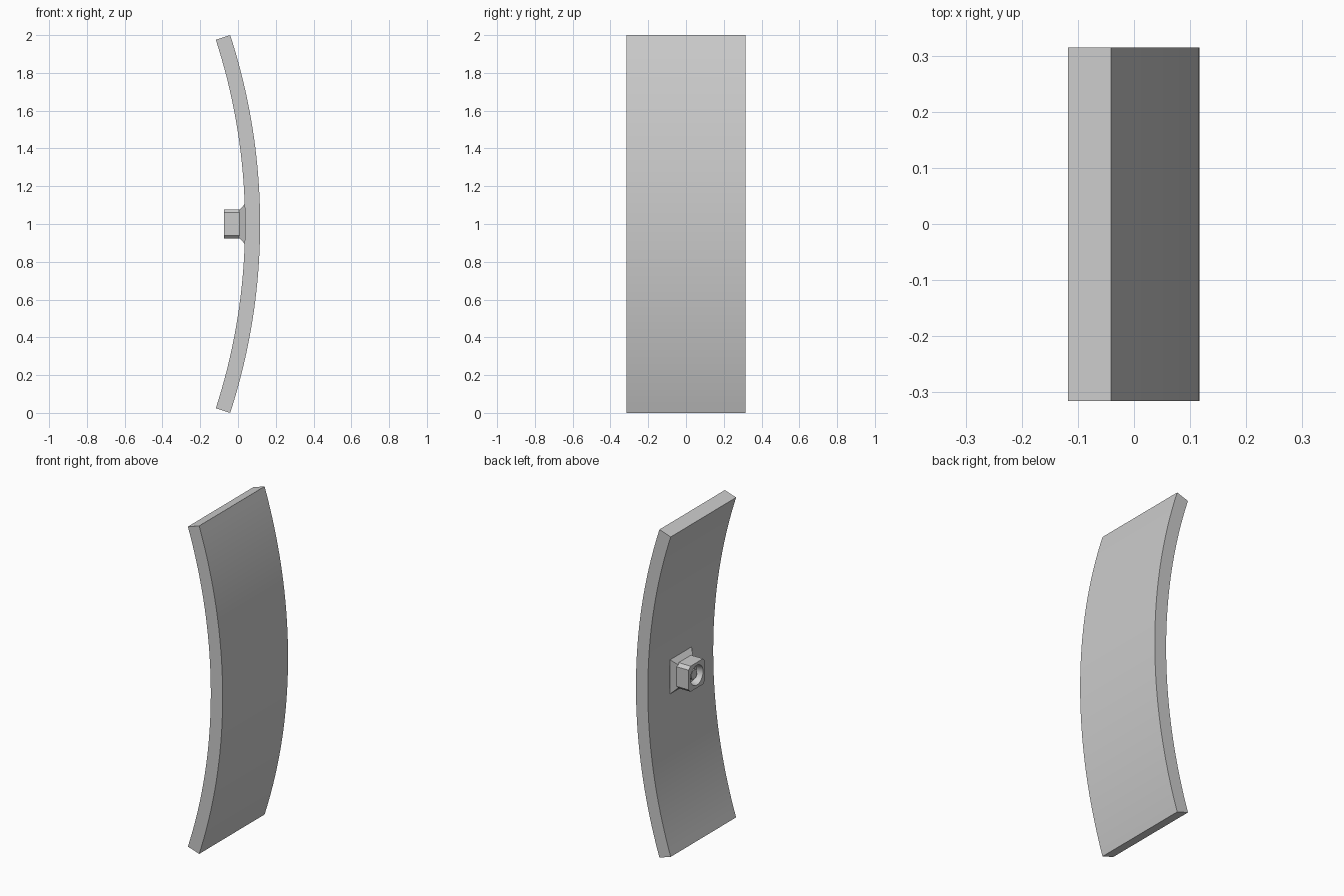
import bpy, bmesh
from math import sin, cos, tan, pi, radians

cube = bpy.data.objects.get("Cube")
if cube:
    bpy.data.objects.remove(cube, do_unlink=True)

grey = bpy.data.materials.new("light_grey")
grey.use_nodes = True
colour = (0.6, 0.6, 0.6, 1)
grey.diffuse_color = colour
grey.node_tree.nodes["Principled BSDF"].inputs["Base Color"].default_value = colour


def finish(bm, name):
    """Turn a bmesh into a smooth shaded object with sharp edges kept."""
    bmesh.ops.recalc_face_normals(bm, faces=bm.faces)
    mesh = bpy.data.meshes.new(name)
    bm.to_mesh(mesh)
    bm.free()
    mesh.materials.append(grey)
    mesh.shade_smooth()
    mesh.set_sharp_from_angle(angle=radians(25))
    ob = bpy.data.objects.new(name, mesh)
    bpy.context.collection.objects.link(ob)
    return ob


COUNT = 48


def circle(r):
    return lambda a: r


def square(half, corner=45):
    """Square outline; corners are cut off from the given angle onwards."""
    cut = half * (1 + tan(radians(corner)))

    def radius(a):
        c, s = abs(cos(a)), abs(sin(a))
        return min(half / max(c, s), cut / (c + s))
    return radius


def loft(name, rings):
    """Skin a series of outlines placed along x and close both ends."""
    bm = bmesh.new()
    loops = []
    for x, outline in rings:
        angles = [2 * pi * i / COUNT for i in range(COUNT)]
        loops.append([bm.verts.new((x, outline(a) * cos(a), 1 + outline(a) * sin(a)))
                      for a in angles])
    for p, q in zip(loops, loops[1:]):
        for i in range(COUNT):
            j = (i + 1) % COUNT
            bm.faces.new((p[i], p[j], q[j], q[i]))
    bm.faces.new(loops[0])
    bm.faces.new(loops[-1])
    return finish(bm, name)


# Curved plate: an arc band extruded across its width
HALF_ANGLE, THICK, WIDTH, STEPS = radians(18), 0.08, 0.63, 40
outer = 1 / sin(HALF_ANGLE)
centre_x = 0.117 - outer
steps = [HALF_ANGLE * (2 * i / STEPS - 1) for i in range(STEPS + 1)]
profile = [(outer, a) for a in steps] + [(outer - THICK, a) for a in reversed(steps)]
bm = bmesh.new()
face = bm.faces.new([bm.verts.new((centre_x + r * cos(a), -WIDTH / 2, 1 + r * sin(a)))
                     for r, a in profile])
side = bmesh.ops.extrude_face_region(bm, geom=[face])["geom"]
bmesh.ops.translate(bm, vec=(0, WIDTH, 0),
                    verts=[v for v in side if isinstance(v, bmesh.types.BMVert)])
finish(bm, "curved_plate")

# Flared foot joining the mount to the plate
loft("mount_foot", [(0.05, square(0.105)), (0.036, square(0.105)),
                    (0.004, square(0.072))])

# Socket block with cut corners, a round recess and a small centre post
body = square(0.078, 37.5)
loft("mount_socket", [(0.008, body), (-0.073, body), (-0.073, circle(0.06)),
                      (-0.035, circle(0.052)), (-0.035, circle(0.032)),
                      (-0.055, circle(0.028))])
